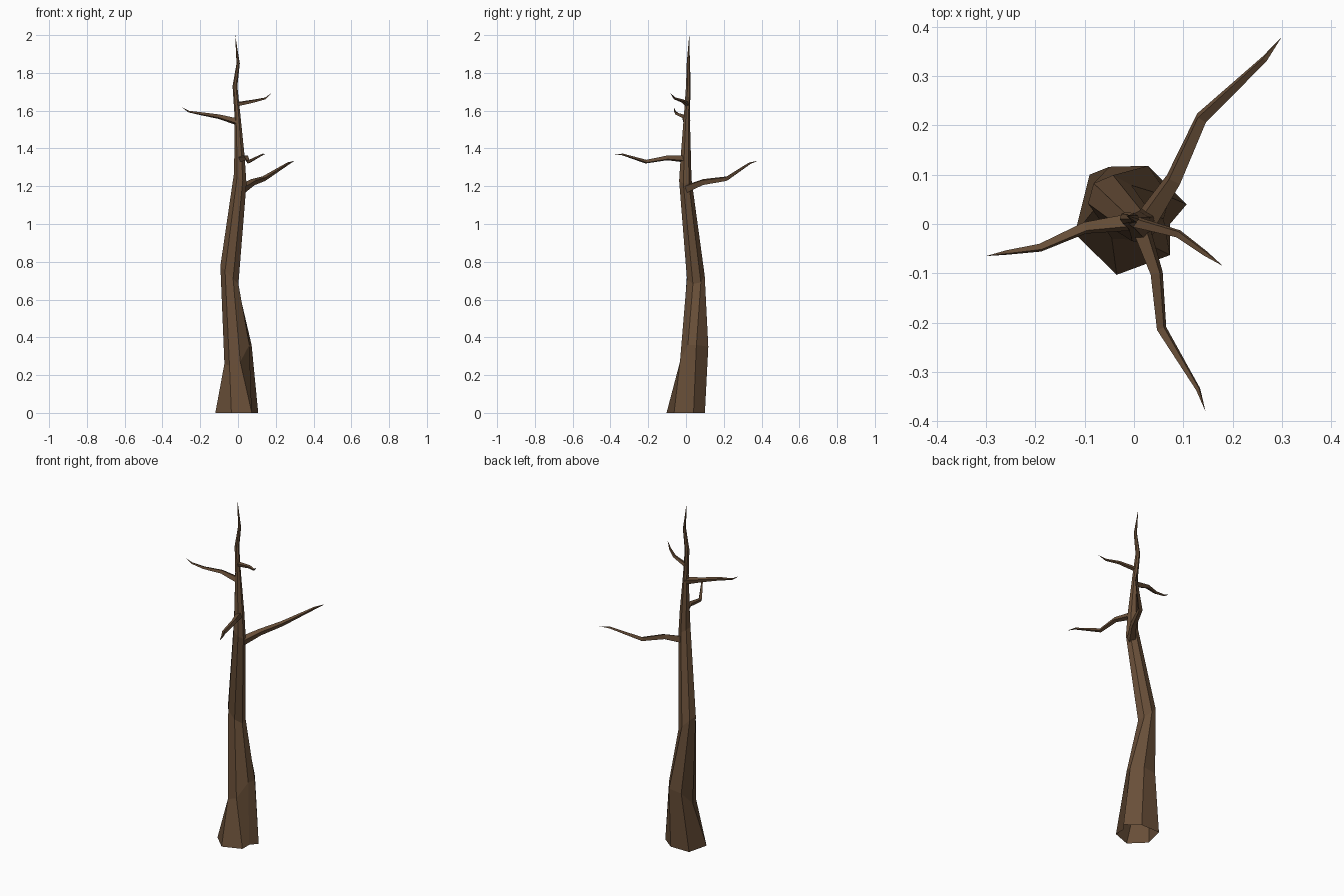
import bpy, bmesh
from math import cos, sin, radians, tau
from mathutils import Vector

cube = bpy.data.objects.get("Cube")
if cube:
    bpy.data.objects.remove(cube, do_unlink=True)

bark = bpy.data.materials.new("brown_bark")
bark.use_nodes = True
BROWN = (0.14, 0.078, 0.04, 1)
bark.diffuse_color = BROWN
bark.node_tree.nodes["Principled BSDF"].inputs["Base Color"].default_value = BROWN


def loft(name, rings, tip):
    """Skin a list of equal rings with flat faces and close the end at a tip."""
    bm = bmesh.new()
    loops = [[bm.verts.new(p) for p in ring] for ring in rings]
    n = len(loops[0])
    for low, high in zip(loops, loops[1:]):
        for i in range(n):
            j = (i + 1) % n
            bm.faces.new((low[i], low[j], high[j], high[i]))
    end = bm.verts.new(tip)
    for i in range(n):
        bm.faces.new((loops[-1][i], loops[-1][(i + 1) % n], end))
    bmesh.ops.recalc_face_normals(bm, faces=bm.faces)
    mesh = bpy.data.meshes.new(name)
    bm.to_mesh(mesh)
    bm.free()
    mesh.materials.append(bark)
    obj = bpy.data.objects.new(name, mesh)
    bpy.context.collection.objects.link(obj)
    return obj


def trunk_ring(x, y, z, r, tilt=0.0):
    """Seven-sided level ring, raised towards -x by the tilt."""
    ring = []
    for i in range(7):
        a = radians(-170) + tau * i / 7
        dx = r * cos(a)
        ring.append((x + dx, y + r * sin(a), z - tilt * dx))
    return ring


def branch(name, points, radii):
    """Four-sided tapering limb along a bent path, ending in a point."""
    pts = [Vector(p) for p in points]
    rings = []
    for i, r in enumerate(radii):
        along = (pts[i + 1] - pts[max(i - 1, 0)]).normalized()
        side = along.cross(Vector((0, 0, 1))).normalized()
        up = side.cross(along)
        rings.append([pts[i] + r * (side * cos(a) + up * sin(a))
                      for a in (tau * (k + 0.3) / 4 for k in range(4))])
    return loft(name, rings, pts[-1])


# Trunk: irregular flared foot, open below, then a leaning tapered stem
foot = [(-.12, -.02, 0), (-.035, -.103, 0), (.073, -.063, 0), (.073, 0, 0),
        (.107, .04, 0), (.03, .1, 0), (-.09, .1, 0)]
knee = [(-.072, .04, .26), (-.045, -.03, .25), (.012, -.032, .27), (.06, .01, .36),
        (.072, .055, .36), (.028, .118, .35), (-.05, .116, .34)]
stem = [trunk_ring(-.045, .05, .73, .049, 1.0),
        trunk_ring(.012, -.005, 1.24, .034, .8),
        trunk_ring(.008, -.002, 1.36, .028),
        trunk_ring(-.003, .004, 1.58, .016),
        trunk_ring(-.016, .012, 1.73, .013),
        trunk_ring(.001, .012, 1.85, .009)]
loft("trunk", [foot, knee] + stem, (-.015, .017, 2))

# Bare limbs
branch("back_branch",
       [(.02, .0, 1.185), (.08, .09, 1.222), (.137, .215, 1.24),
        (.265, .335, 1.32), (.3, .38, 1.335)],
       [.026, .018, .014, .007])
branch("front_branch",
       [(.015, -.01, 1.345), (.046, -.1, 1.35), (.056, -.212, 1.33),
        (.13, -.335, 1.368), (.145, -.38, 1.37)],
       [.02, .014, .011, .005])
branch("right_branch",
       [(0, .005, 1.54), (-.1, -.008, 1.568), (-.19, -.048, 1.583),
        (-.26, -.058, 1.595), (-.3, -.065, 1.62)],
       [.02, .013, .009, .005])
branch("left_branch",
       [(0, .005, 1.635), (.09, -.02, 1.652), (.145, -.06, 1.665),
        (.18, -.085, 1.695)],
       [.013, .009, .006])
